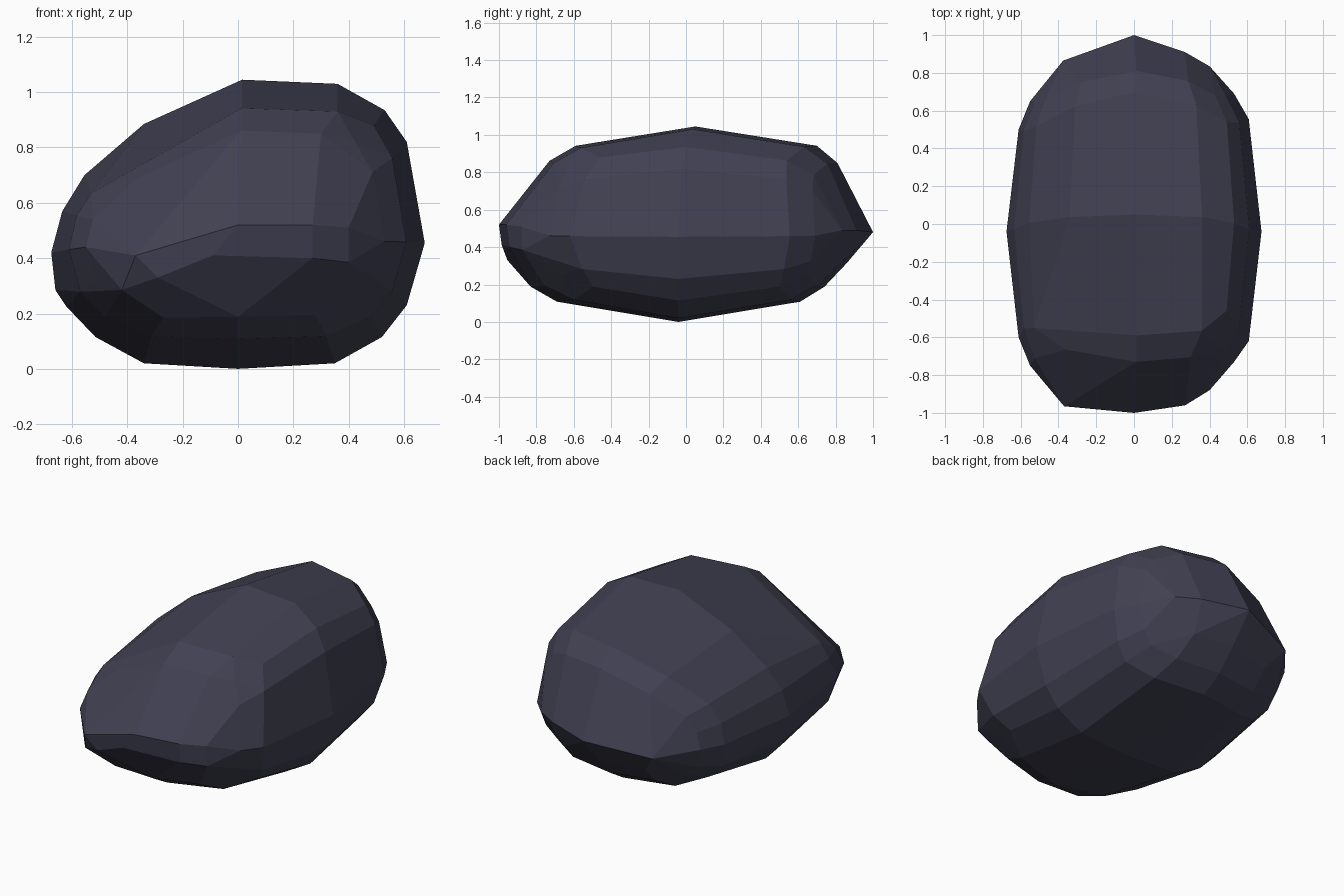
import bpy, bmesh, math

# Widest cross-section (x, z), clockwise from the top centre
PROFILE = [(0.015, 1.045), (0.36, 1.03), (0.53, 0.935), (0.61, 0.82),
           (0.675, 0.455), (0.61, 0.23), (0.52, 0.115), (0.35, 0.02),
           (0.0, 0.0), (-0.34, 0.02), (-0.515, 0.115), (-0.62, 0.225),
           (-0.675, 0.42), (-0.635, 0.57), (-0.555, 0.70), (-0.34, 0.885)]
ZC = 0.47

# Rings front to back: y at top, right, bottom, left; scale right, left, up, down;
# pull of the right and left diagonal corners toward the middle; corner squareness
RINGS = [
    ((-0.73, -0.73, -0.83, -0.75), (0.785, 0.815, 0.68, 0.60), (0.14, 0.10), 0.03),
    ((-0.59, -0.62, -0.69, -0.60), (0.90, 0.905, 0.82, 0.77), (0.24, 0.15), 0.03),
    ((0.05, -0.04, -0.04, -0.04), (1.0, 1.0, 1.0, 1.0), (0, 0), 0),
    ((0.70, 0.555, 0.61, 0.50), (0.90, 0.905, 0.82, 0.77), (0.14, 0.14), 0.03),
    ((0.81, 0.69, 0.74, 0.65), (0.785, 0.815, 0.66, 0.60), (0.09, 0.09), 0.03),
]

# Blunt ridge across the front, and pointed ridge across the back
FRONT = [(0, -1.0, 0.52), (-0.37, -0.965, 0.41), (0.27, -0.96, 0.52),
         (0.40, -0.88, 0.51), (0.27, -0.945, 0.40), (0.40, -0.875, 0.385),
         (-0.09, -0.985, 0.41), (-0.29, -0.955, 0.33), (-0.42, -0.885, 0.285),
         (-0.27, -0.81, 0.185)]
BACK = [(0, 1.0, 0.48), (0.27, 0.91, 0.49), (0.40, 0.835, 0.49),
        (-0.375, 0.865, 0.42), (0, 0.86, 0.315), (0.25, 0.82, 0.31),
        (-0.28, 0.80, 0.30)]
# Upper front shoulders: square on the right, sloping on the left
SHOULDERS = [(0.36, -0.565, 0.93), (0.49, -0.46, 0.88), (0.30, -0.705, 0.85),
             (0.42, -0.635, 0.825), (-0.36, -0.665, 0.69), (-0.53, -0.55, 0.635)]
SIDE = [(-0.66, -0.05, 0.285)]


def ring_points(ys, scales, pulls, square):
    right, left, up, down = scales
    for n, (x, z) in enumerate(PROFILE):
        if ys[0] < 0 and n in (1, 2, 14, 15):
            continue  # the shoulders take over here
        q, t = n // 4, (n % 4) / 4
        w = math.sin(t * math.pi / 2) ** 2
        corner = math.sin(t * math.pi) ** 2
        y = ys[q] * (1 - w) + ys[(q + 1) % 4] * w
        y *= 1 - pulls[0 if x > 0 else 1] * corner
        k = 1 + square * corner
        yield (x * k * (right if x > 0 else left), y,
               ZC + (z - ZC) * k * (up if z > ZC else down))


# Boulder: flat-faceted convex skin around the rings and ridges
bm = bmesh.new()
points = [p for r in RINGS for p in ring_points(*r)]
for p in points + FRONT + BACK + SHOULDERS + SIDE:
    bm.verts.new(p)
bmesh.ops.convex_hull(bm, input=bm.verts[:])
bmesh.ops.delete(bm, geom=[v for v in bm.verts if not v.link_faces], context='VERTS')
# Merge nearly flat triangle pairs into quads
bmesh.ops.join_triangles(bm, faces=bm.faces[:], angle_face_threshold=0.2,
                         angle_shape_threshold=1.2)
bmesh.ops.recalc_face_normals(bm, faces=bm.faces[:])
mesh = bpy.data.meshes.new("boulder")
bm.to_mesh(mesh)
bm.free()

# Dark slate colour
slate = bpy.data.materials.new("slate")
slate.diffuse_color = (0.052, 0.052, 0.085, 1)
mesh.materials.append(slate)
bpy.context.collection.objects.link(bpy.data.objects.new("boulder", mesh))
